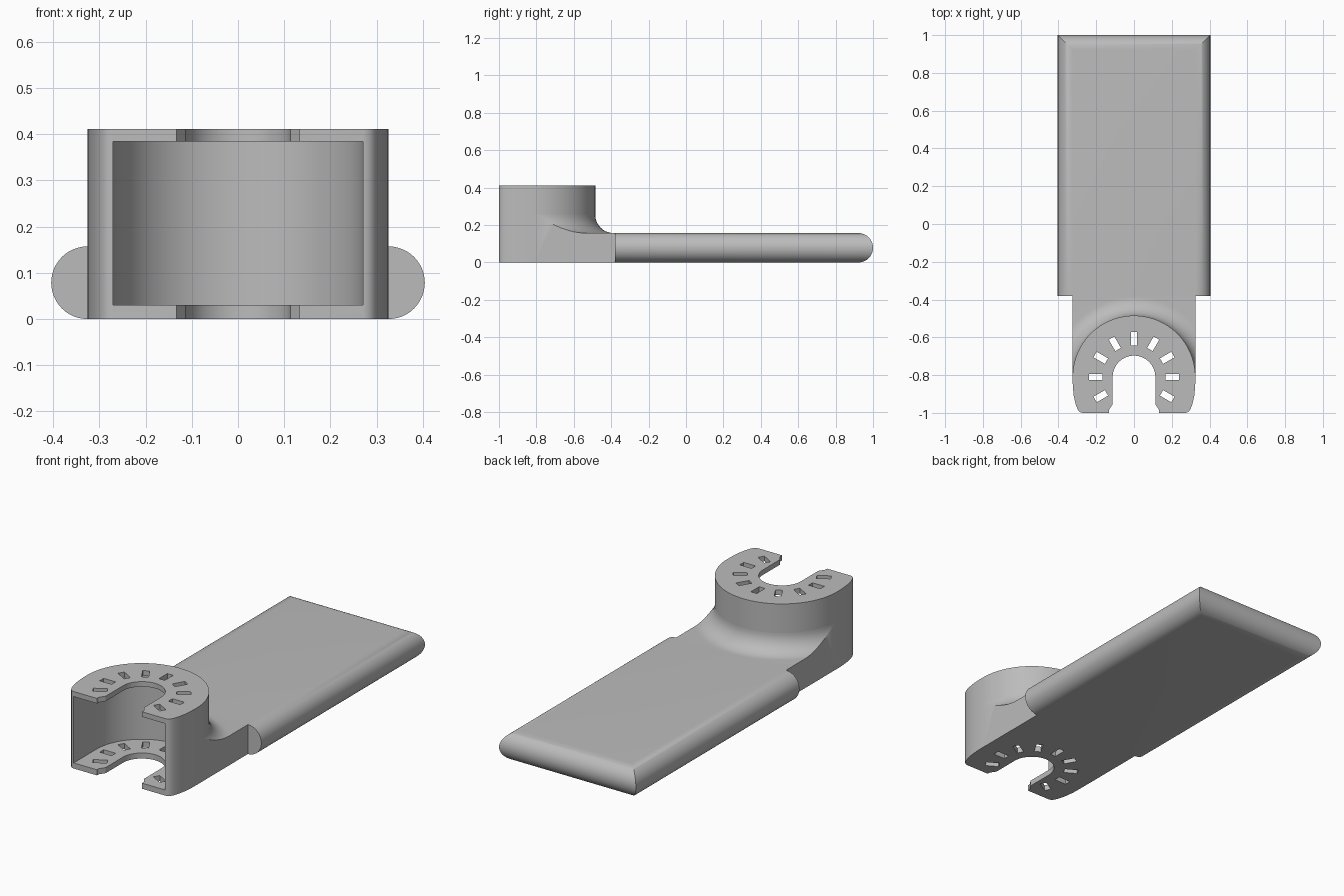
import bpy, bmesh
from math import sin, cos, pi, sqrt, radians
from mathutils import Matrix

if "Cube" in bpy.data.objects:
    bpy.data.objects.remove(bpy.data.objects["Cube"], do_unlink=True)

COLOUR = (0.5, 0.5, 0.5, 1)
grey = bpy.data.materials.new("matt grey")
grey.use_nodes = True
grey.diffuse_color = COLOUR
grey.node_tree.nodes["Principled BSDF"].inputs["Base Color"].default_value = COLOUR

CY = -0.81        # centre of the round socket
R = 0.325         # socket radius
TOP = 0.411       # socket height
THICK = 0.157     # blade thickness
BACK = -0.38      # where the neck meets the blade
SEGS = 48


def finish(name, bm):
    bmesh.ops.recalc_face_normals(bm, faces=bm.faces)
    mesh = bpy.data.meshes.new(name)
    bm.to_mesh(mesh)
    bm.free()
    mesh.materials.append(grey)
    obj = bpy.data.objects.new(name, mesh)
    bpy.context.collection.objects.link(obj)
    return obj


def loft(name, loops):
    """Skin a row of closed loops and cap both ends."""
    bm = bmesh.new()
    rows = [[bm.verts.new(p) for p in loop] for loop in loops]
    for a, b in zip(rows, rows[1:]):
        for i in range(len(a)):
            k = (i + 1) % len(a)
            bm.faces.new((a[i], a[k], b[k], b[i]))
    bm.faces.new(rows[0])
    bm.faces.new(rows[-1])
    return finish(name, bm)


def arch(radius, side):
    """Half circle at the back, with mirrored side points running forward."""
    arc = [(radius * cos(pi * i / SEGS), CY + radius * sin(pi * i / SEGS))
           for i in range(SEGS + 1)]
    return arc + [(-x, y) for x, y in side] + side[::-1]


def prism(name, outline, z0, z1):
    return loft(name, [[(x, y, z) for x, y in outline] for z in (z0, z1)])


def smooth(obj):
    bpy.ops.object.select_all(action='DESELECT')
    obj.select_set(True)
    bpy.context.view_layer.objects.active = obj
    bpy.ops.object.shade_smooth_by_angle(angle=radians(30))


# Hollow socket: rounded outline narrowing to a flat front
socket = prism("socket", arch(R, [
    (0.324, -0.86), (0.319, -0.91), (0.31, -0.95), (0.302, -0.973),
    (0.294, -0.988), (0.284, -0.997), (0.272, -1.0)]), 0, TOP)

# Cutters: inner cavity, open-ended shaft slot, ring of small slots
cavity = prism("cavity_cutter", arch(0.27, [(0.27, -1.1)]), 0.03, 0.384)
shaft = prism("shaft_cutter", arch(0.113, [
    (0.113, -0.955), (0.133, -0.985), (0.133, -1.1)]), -0.1, TOP + 0.1)

bm = bmesh.new()
for i in range(9):
    place = (Matrix.Translation((0, CY, TOP / 2))
             @ Matrix.Rotation(radians(30 * i - 30), 4, 'Z')
             @ Matrix.Translation((0.203, 0, 0))
             @ Matrix.Diagonal((0.07, 0.034, 1, 1)))
    bmesh.ops.create_cube(bm, size=1, matrix=place)
pins = finish("pin_slot_cutter", bm)

bpy.context.view_layer.objects.active = socket
for cutter in (cavity, shaft, pins):
    cutter.hide_render = True
    mod = socket.modifiers.new("cut", 'BOOLEAN')
    mod.operation = 'DIFFERENCE'
    mod.solver = 'EXACT'
    mod.object = cutter
    bpy.ops.object.modifier_apply(modifier=mod.name)
    bpy.data.objects.remove(cutter, do_unlink=True)

# Neck: concave fillet around the socket, trimmed flat at the sides
FILLET = 0.098
STEPS = 14
columns = []
for j in range(SEGS + 1):
    x = R * cos(pi * j / SEGS)
    loop = []
    for i in range(STEPS + 1):
        t = pi / 2 * i / STEPS
        r = R + FILLET * (1 - cos(t))
        y = CY + sqrt(max(0, r * r - x * x))
        loop.append((x, y, THICK + FILLET * (1 - sin(t))))
    loop += [(x, BACK, THICK), (x, BACK, 0), (x, loop[0][1], 0)]
    columns.append(loop)
neck = loft("neck", columns)

# Blade: half-round sides and back end, mitred at the back corners
HALF = THICK / 2
layers = []
for i in range(25):
    t = pi * i / 24
    inset = HALF * (1 - sin(t))
    x, y, z = 0.404 - inset, 1 - inset, HALF * (1 - cos(t))
    layers.append([(x, BACK, z), (x, y, z), (-x, y, z), (-x, BACK, z)])
blade = loft("blade", layers)

for part in (socket, neck, blade):
    smooth(part)
